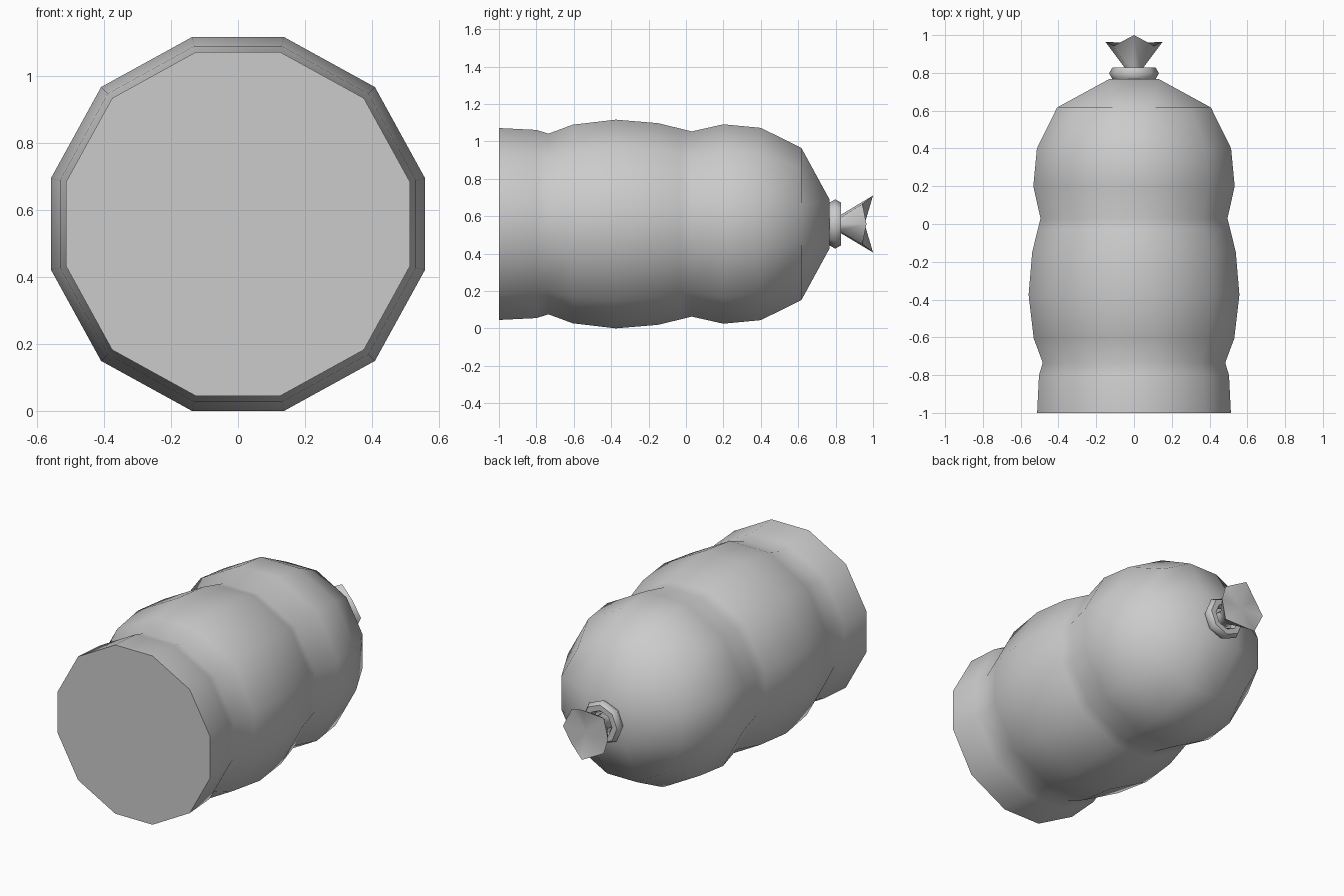
import bpy, bmesh, math

cube = bpy.data.objects.get("Cube")
if cube:
    bpy.data.objects.remove(cube, do_unlink=True)

CENTRE_Z = 0.558

grey = bpy.data.materials.new("plain grey")
grey.use_nodes = True
colour = (0.6, 0.6, 0.6, 1)
grey.diffuse_color = colour
grey.node_tree.nodes["Principled BSDF"].inputs["Base Color"].default_value = colour


def finish(bm, name):
    bmesh.ops.recalc_face_normals(bm, faces=bm.faces)
    mesh = bpy.data.meshes.new(name)
    bm.to_mesh(mesh)
    bm.free()
    mesh.materials.append(grey)
    obj = bpy.data.objects.new(name, mesh)
    obj.location.z = CENTRE_Z
    bpy.context.collection.objects.link(obj)
    bpy.ops.object.select_all(action='DESELECT')
    obj.select_set(True)
    bpy.context.view_layer.objects.active = obj
    bpy.ops.object.shade_smooth_by_angle(angle=math.radians(60))


def bridge(bm, a, b):
    n = len(a)
    for i in range(n):
        j = (i + 1) % n
        bm.faces.new((a[i], a[j], b[j], b[i]))


# Body: a bulging twelve-sided skin, listed as (y, half height)
profile = [(-1, .513), (-.8, .503), (-.735, .483), (-.605, .531), (-.375, .558),
           (-.15, .539), (-.03, .51), (.03, .495), (.2, .533), (.4, .514), (.617, .407)]
quarter = [(1, .245), (.732, .732), (.245, 1)]
section = []
for turn in range(4):
    section += quarter
    quarter = [(-v, u) for u, v in quarter]

bm = bmesh.new()
rings = [[bm.verts.new((u * r, y, v * r)) for u, v in section] for y, r in profile]
for a, b in zip(rings, rings[1:]):
    bridge(bm, a, b)
bm.faces.new(rings[0])

# Rounded back end closing on a small square
last = rings[-1]
tip = [bm.verts.new((x * .13, .768, z * .13)) for x, z in ((1, 1), (-1, 1), (-1, -1), (1, -1))]
for k in range(4):
    i = 3 * k
    bm.faces.new((last[i], last[i + 1], last[i + 2], tip[k]))
    bm.faces.new((last[i + 2], last[(i + 3) % 12], tip[(k + 1) % 4], tip[k]))
bm.faces.new(tip)
finish(bm, "sausage_body")

# Tie: a small low-sided ring around the neck
bm = bmesh.new()
loops = []
for i in range(8):
    a = math.tau * i / 8
    loop = []
    for j in range(6):
        b = math.tau * j / 6
        r = .098 + .034 * math.cos(b)
        loop.append(bm.verts.new((r * math.cos(a), .798 + .034 * math.sin(b), r * math.sin(a))))
    loops.append(loop)
for i in range(8):
    bridge(bm, loops[i], loops[(i + 1) % 8])
finish(bm, "tie_ring")

# Flared end of the skin with a wavy rim
bm = bmesh.new()
neck, rim = [], []
for i in range(8):
    c, s = math.cos(math.tau * i / 8), math.sin(math.tau * i / 8)
    y = .943 if i % 2 else (.965 if i % 4 == 0 else 1.0)
    neck.append(bm.verts.new((.047 * c, .76, .047 * s)))
    mid = bm.verts.new((.047 * c, .825, .047 * s))
    rim.append((mid, bm.verts.new((.152 * c, y, .152 * s))))
mids = [m for m, r in rim]
edge = [r for m, r in rim]
bridge(bm, neck, mids)
bridge(bm, mids, edge)
hub = bm.verts.new((0, .955, 0))
for i in range(8):
    bm.faces.new((edge[i], edge[(i + 1) % 8], hub))
finish(bm, "flared_skin_end")
